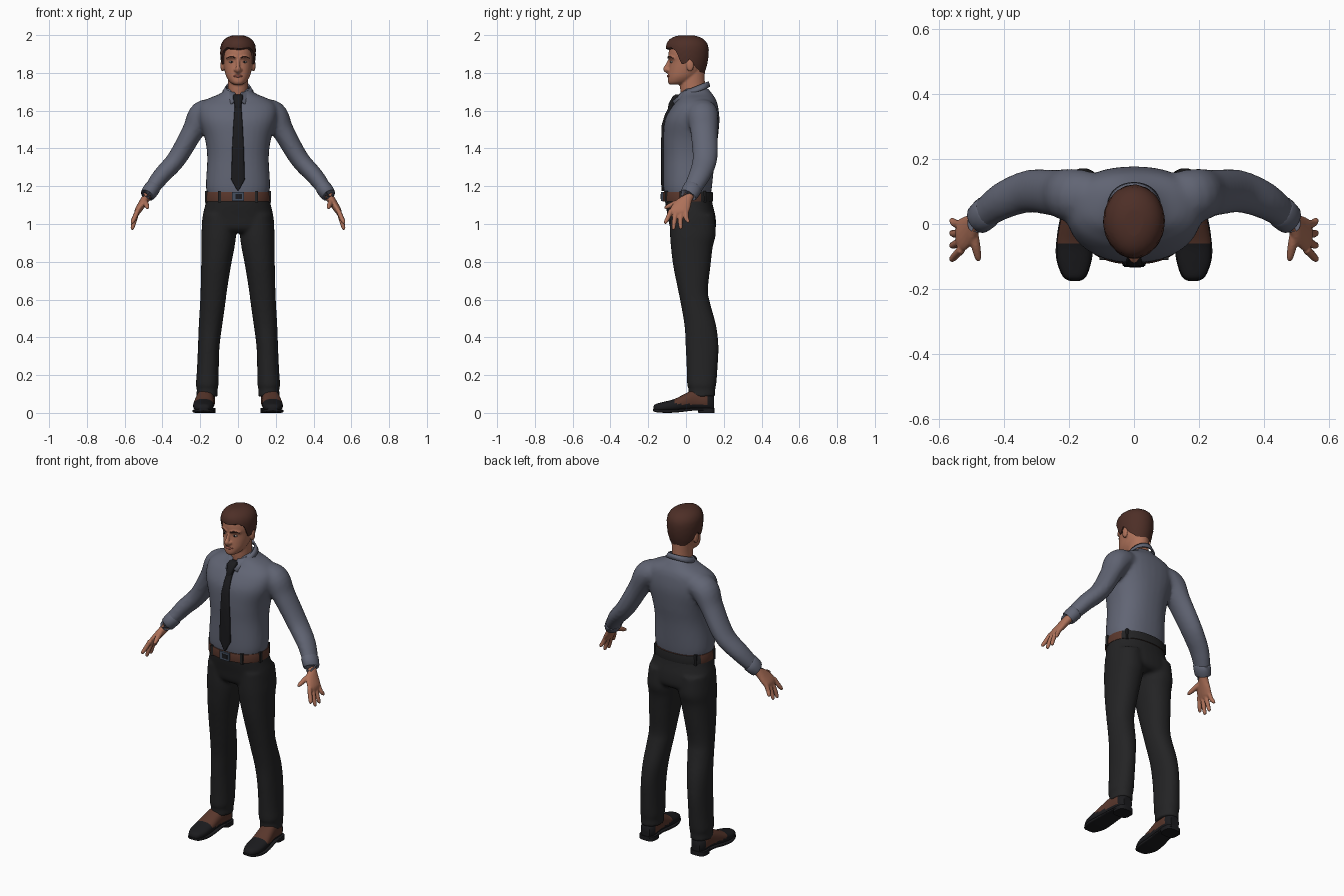
import bpy, bmesh, math
from mathutils import Vector

if "Cube" in bpy.data.objects:
    bpy.data.objects.remove(bpy.data.objects["Cube"])


def material(name, r, g, b):
    m = bpy.data.materials.new(name)
    m.use_nodes = True
    m.diffuse_color = (r, g, b, 1)
    bsdf = m.node_tree.nodes["Principled BSDF"]
    bsdf.inputs["Base Color"].default_value = (r, g, b, 1)
    bsdf.inputs["Roughness"].default_value = 0.8
    return m


SHIRT = material("slate shirt", 0.12, 0.13, 0.175)
CLOTH = material("charcoal cloth", 0.017, 0.017, 0.018)
SKIN = material("skin", 0.42, 0.165, 0.1)
HAIR = material("brown hair", 0.075, 0.028, 0.02)
LEATHER = material("brown leather", 0.1, 0.038, 0.025)
BLACK = material("black", 0.011, 0.011, 0.013)
METAL = material("buckle steel", 0.06, 0.08, 0.12)
WHITE = material("eye white", 0.45, 0.38, 0.35)
LIP = material("lips", 0.3, 0.09, 0.065)


# ---------- helpers ----------
def spline(rows, steps):
    """Smooth interpolation through rows of numbers."""
    out = []
    for i in range(len(rows) - 1):
        a, b, c, d = (rows[max(i - 1, 0)], rows[i], rows[i + 1],
                      rows[min(i + 2, len(rows) - 1)])
        for k in range(steps):
            t = k / steps
            out.append([q + 0.5 * t * (r - p + t * (2 * p - 5 * q + 4 * r - s + t * (3 * (q - r) + s - p)))
                        for p, q, r, s in zip(a, b, c, d)])
    return out + [list(rows[-1])]


def skin_rings(bm, rings):
    """Join rings of points into a closed body."""
    rings = [[bm.verts.new(p) for p in ring] for ring in rings]
    n = len(rings[0])
    for a, b in zip(rings, rings[1:]):
        for i in range(n):
            bm.faces.new((a[i], a[(i + 1) % n], b[(i + 1) % n], b[i]))
    bm.faces.new(rings[0])
    bm.faces.new(rings[-1])


def loft(bm, rows, axis="z", side=1, steps=5, p=2.0, n=32):
    """Rows: position on axis, centre x, half width, low and high depth."""
    rings = []
    for t, cx, rx, lo, hi in spline(rows, steps):
        ring = []
        for i in range(n):
            a = math.tau * i / n
            u = math.copysign(abs(math.cos(a)) ** (2 / p), math.cos(a))
            v = math.copysign(abs(math.sin(a)) ** (2 / p), math.sin(a))
            x, d = side * (cx + rx * u), (lo + hi) / 2 + (hi - lo) / 2 * v
            ring.append((x, d, t) if axis == "z" else (x, t, d))
        rings.append(ring)
    skin_rings(bm, rings)


def tube(bm, rows, side=1, steps=5, n=16):
    """Rows: x, y, z, radius, widening along the y direction."""
    rows = spline(rows, steps)
    pts = [Vector(r[:3]) for r in rows]
    rings = []
    for i, row in enumerate(rows):
        tan = (pts[min(i + 1, len(pts) - 1)] - pts[max(i - 1, 0)]).normalized()
        ref = Vector((0, 1, 0)) if abs(tan.y) < 0.8 else Vector((0, 0, 1))
        u = (ref - tan * ref.dot(tan)).normalized()
        v = tan.cross(u)
        ring = []
        for k in range(n):
            a = math.tau * k / n
            q = pts[i] + u * math.cos(a) * row[3] * row[4] + v * math.sin(a) * row[3]
            ring.append((side * q.x, q.y, q.z))
        rings.append(ring)
    skin_rings(bm, rings)


def ball(bm, centre, radii):
    made = bmesh.ops.create_uvsphere(bm, u_segments=16, v_segments=10, radius=1)["verts"]
    for v in made:
        v.co = Vector(c + r * k for c, r, k in zip(centre, radii, v.co))


def block(bm, centre, size):
    made = bmesh.ops.create_cube(bm, size=1)["verts"]
    for v in made:
        v.co = Vector(c + s * k for c, s, k in zip(centre, size, v.co))


def finish(name, bm, mats, voxel=0, relax=0, rule=None, angle=50):
    bmesh.ops.recalc_face_normals(bm, faces=bm.faces[:])
    if rule:
        for f in bm.faces:
            f.material_index = rule(f.calc_center_median())
    mesh = bpy.data.meshes.new(name)
    bm.to_mesh(mesh)
    bm.free()
    ob = bpy.data.objects.new(name, mesh)
    bpy.context.collection.objects.link(ob)
    for m in mats:
        mesh.materials.append(m)
    bpy.ops.object.select_all(action="DESELECT")
    ob.select_set(True)
    bpy.context.view_layer.objects.active = ob
    if voxel:
        mod = ob.modifiers.new("blend", "REMESH")
        mod.mode, mod.voxel_size, mod.use_smooth_shade = "VOXEL", voxel, True
        mod = ob.modifiers.new("relax", "SMOOTH")
        mod.factor, mod.iterations = 0.5, relax
    else:
        bpy.ops.object.shade_smooth_by_angle(angle=math.radians(angle))
    return ob


# ---------- shirt ----------
bm = bmesh.new()
loft(bm, [(1.14, 0, .158, -.112, .128), (1.2, 0, .17, -.12, .138), (1.35, 0, .163, -.12, .153),
          (1.45, 0, .175, -.121, .168), (1.55, 0, .205, -.112, .177), (1.62, 0, .205, -.075, .17),
          (1.66, 0, .165, -.04, .158), (1.69, 0, .095, -.025, .138), (1.72, 0, .06, -.015, .115)], p=2.3)
for s in (1, -1):
    tube(bm, [(.1, .08, 1.605, .055, 1.3), (.185, .087, 1.58, .074, 1.12), (.24, .095, 1.49, .058, 1.25),
              (.325, .1, 1.345, .051, 1.3), (.41, .068, 1.25, .046, 1.25), (.472, .02, 1.165, .037, 1.25)], s)
finish("shirt", bm, [SHIRT], 0.011, 5)

bm = bmesh.new()
for s in (1, -1):
    tube(bm, [(.447, .042, 1.198, .036, 1.2), (.452, .037, 1.192, .043, 1.2),
              (.478, .015, 1.156, .04, 1.2), (.481, .012, 1.152, .034, 1.2)], s, 2)
finish("cuffs", bm, [SHIRT])

# Folded collar, open at the front and dipping to two points
bm = bmesh.new()
previous = None
for i in range(61):
    a = math.radians(14 + 332 * i / 60)
    c, sn = math.cos(a), math.sin(a)
    away = min(math.degrees(a), 360 - math.degrees(a))
    top = 1.724 - .03 * c
    drop = .028 + .042 * math.exp(-((away - 36) / 22) ** 2)
    pair = [bm.verts.new((.062 * sn, .045 - .072 * c, top)),
            bm.verts.new((.08 * sn, .045 - (.1 + .02 * c) * c, top - drop))]
    if previous:
        bm.faces.new((previous[0], pair[0], pair[1], previous[1]))
    previous = pair
collar = finish("collar", bm, [SHIRT])
mod = collar.modifiers.new("thickness", "SOLIDIFY")
mod.thickness, mod.offset = .008, 0

# ---------- tie ----------
bm = bmesh.new()
loft(bm, [(1.175, 0, .003, -.13, -.11), (1.235, 0, .036, -.132, -.11), (1.4, 0, .031, -.132, -.11),
          (1.52, 0, .025, -.13, -.1), (1.58, 0, .021, -.112, -.07), (1.63, 0, .017, -.085, -.04)],
     steps=1, p=4)
loft(bm, [(1.615, 0, .015, -.095, -.05), (1.635, 0, .02, -.093, -.04), (1.672, 0, .028, -.073, -.02),
          (1.685, 0, .024, -.058, -.01)], steps=1, p=3)
finish("tie", bm, [BLACK])

# ---------- trousers ----------
bm = bmesh.new()
loft(bm, [(1.155, 0, .164, -.114, .132), (1.1, 0, .174, -.108, .142), (1.04, 0, .188, -.096, .156),
          (.98, 0, .19, -.084, .158), (.955, 0, .17, -.06, .135)], p=2.3)
for s in (1, -1):
    loft(bm, [(1.05, .1, .085, -.085, .15), (.95, .102, .092, -.085, .158), (.88, .106, .088, -.08, .142),
              (.78, .116, .079, -.068, .13), (.65, .128, .07, -.042, .116), (.58, .134, .067, -.028, .128),
              (.46, .146, .062, -.008, .16), (.35, .155, .057, -.002, .172), (.22, .16, .058, .004, .166),
              (.15, .163, .06, .006, .16), (.125, .163, .055, .014, .155), (.085, .164, .058, .01, .155)],
         side=s, p=2.2)
finish("trousers", bm, [CLOTH], 0.01, 4)

# ---------- belt, loops and buckle ----------
bm = bmesh.new()
loft(bm, [(1.12, 0, .17, -.122, .142), (1.125, 0, .173, -.124, .144), (1.165, 0, .17, -.123, .142),
          (1.17, 0, .167, -.12, .14)], steps=2, p=2.3, n=64)
finish("belt", bm, [LEATHER, CLOTH], rule=lambda c: int(c.y > .075))
bm = bmesh.new()
for deg in (35, 75, 130, 230, 285, 325):
    a = math.radians(deg)
    block(bm, (.172 * math.sin(a), .01 - .137 * math.cos(a), 1.145), (.016, .016, .062))
finish("belt_loops", bm, [CLOTH])
bm = bmesh.new()
block(bm, (0, -.127, 1.145), (.062, .01, .048))
finish("buckle", bm, [METAL])
bm = bmesh.new()
block(bm, (.004, -.131, 1.145), (.036, .006, .026))
finish("buckle_inset", bm, [BLACK])

# ---------- shoes ----------
for s, label in ((1, "left"), (-1, "right")):
    bm = bmesh.new()
    loft(bm, [(-.173, .182, .012, .016, .03), (-.162, .183, .032, .008, .046), (-.12, .184, .05, .006, .058),
              (-.06, .183, .054, .008, .074), (0, .178, .05, .012, .104), (.05, .172, .047, .014, .125),
              (.115, .168, .046, .012, .118), (.148, .167, .028, .015, .09)], "y", s, p=2.4)
    finish(label + "_shoe", bm, [BLACK, LEATHER],
           rule=lambda c: int(-.055 < c.y < .11 and c.z > .045 + .12 * max(0, -c.y)))
    bm = bmesh.new()
    loft(bm, [(-.176, .182, .012, .012, .022), (-.16, .183, .037, .004, .02), (-.1, .184, .056, 0, .018),
              (-.03, .181, .055, .004, .02), (.04, .175, .049, .012, .026), (.12, .169, .048, .012, .026),
              (.15, .167, .03, .012, .026)], "y", s, p=5)
    loft(bm, [(0, .169, .049, .065, .152), (.026, .169, .049, .06, .152)], "z", s, 1, 3)
    finish(label + "_sole", bm, [BLACK])

# ---------- hands ----------
for s, label in ((1, "left"), (-1, "right")):
    bm = bmesh.new()
    tube(bm, [(.46, .03, 1.18, .024, 1.2), (.487, .008, 1.138, .023, 1.25), (.508, -.015, 1.105, .021, 2.1),
              (.53, -.035, 1.07, .018, 2.8), (.538, -.038, 1.05, .012, 3.2)], s)
    for base, tip, low in ((-.078, -.108, 1.0), (-.051, -.066, .968), (-.024, -.028, .972), (.001, .01, 1.005)):
        tube(bm, [(.53, base, 1.075, .013, 1), (.549, (base + tip) / 2 - .004, (1.06 + low) / 2, .0125, 1),
                  (.559, tip, low + .01, .01, 1), (.56, tip, low, .005, 1)], s, 4, 10)
    tube(bm, [(.498, -.008, 1.125, .016, 1), (.488, -.06, 1.108, .015, 1), (.48, -.1, 1.09, .011, 1),
              (.478, -.114, 1.085, .005, 1)], s, 4, 10)
    finish(label + "_hand", bm, [SKIN], 0.0045, 2)

# ---------- head ----------
bm = bmesh.new()
loft(bm, [(1.738, 0, .022, -.086, -.03), (1.75, 0, .042, -.095, .02), (1.78, 0, .062, -.095, .06),
          (1.82, 0, .073, -.091, .09), (1.86, 0, .078, -.087, .1), (1.9, 0, .08, -.093, .106),
          (1.95, 0, .07, -.08, .09), (1.975, 0, .04, -.04, .06)], p=2.1)
loft(bm, [(1.64, 0, .056, -.022, .106), (1.74, 0, .053, -.032, .1), (1.83, 0, .056, -.02, .1)])
tube(bm, [(0, -.086, 1.872, .008, 1), (0, -.099, 1.84, .01, 1), (0, -.107, 1.82, .014, 1),
          (0, -.092, 1.808, .014, 1)])
for s in (1, -1):
    ball(bm, (s * .014, -.095, 1.816), (.009, .011, .008))
    tube(bm, [(.008, -.09, 1.88, .007, 1), (.035, -.084, 1.884, .008, 1), (.06, -.06, 1.878, .007, 1)], s)
    ball(bm, (s * .083, .022, 1.84), (.01, .02, .034))
finish("head", bm, [SKIN], 0.005, 3)

# Eyes, brows and lips
for name, mat, y, size in (("eyes", WHITE, -.074, (.014, .01, .006)), ("irises", BLACK, -.08, (.005, .006, .005))):
    bm = bmesh.new()
    for s in (1, -1):
        ball(bm, (s * .033, y, 1.858), size)
    finish(name, bm, [mat])
bm = bmesh.new()
for s in (1, -1):
    tube(bm, [(.014, -.094, 1.88, .004, 1), (.036, -.089, 1.886, .0045, 1), (.06, -.066, 1.878, .003, 1)], s)
finish("eyebrows", bm, [HAIR])
bm = bmesh.new()
tube(bm, [(-.026, -.086, 1.783, .003, 1), (0, -.095, 1.783, .007, 1), (.026, -.086, 1.783, .003, 1)])
finish("lips", bm, [LIP])

# ---------- hair ----------
hairline = [(0, 1.928), (40, 1.935), (58, 1.915), (72, 1.845), (84, 1.85), (96, 1.875), (115, 1.83), (140, 1.802), (181, 1.798)]
bm = bmesh.new()
rings = []
for k in range(15):
    ring = []
    for i in range(64):
        a = math.tau * i / 64
        deg = min(math.degrees(a), 360 - math.degrees(a))
        (d0, z0), (d1, z1) = next((p, q) for p, q in zip(hairline, hairline[1:]) if p[0] <= deg < q[0])
        low = z0 + (z1 - z0) * (deg - d0) / (d1 - d0)
        z = low + (1.998 - low) * math.sin(k / 14 * math.pi / 2)
        h = (z - 1.915) / .085
        r = max(0.02, 1 - abs(h) ** 2.6) ** .45 if h > 0 else 1 - .11 * h * h
        wave = 1 + .012 * math.sin(9 * a + 3 * k)
        quiff = .012 * max(0, math.cos(a)) ** 2 * max(0, h)
        ring.append((.094 * r * wave * math.sin(a), .008 - (.112 * r * wave + quiff) * math.cos(a), z))
    rings.append(ring)
skin_rings(bm, [[(0, .02, 1.87)] * 64] + rings)
bmesh.ops.remove_doubles(bm, verts=bm.verts[:], dist=0.0001)
finish("hair", bm, [HAIR])
